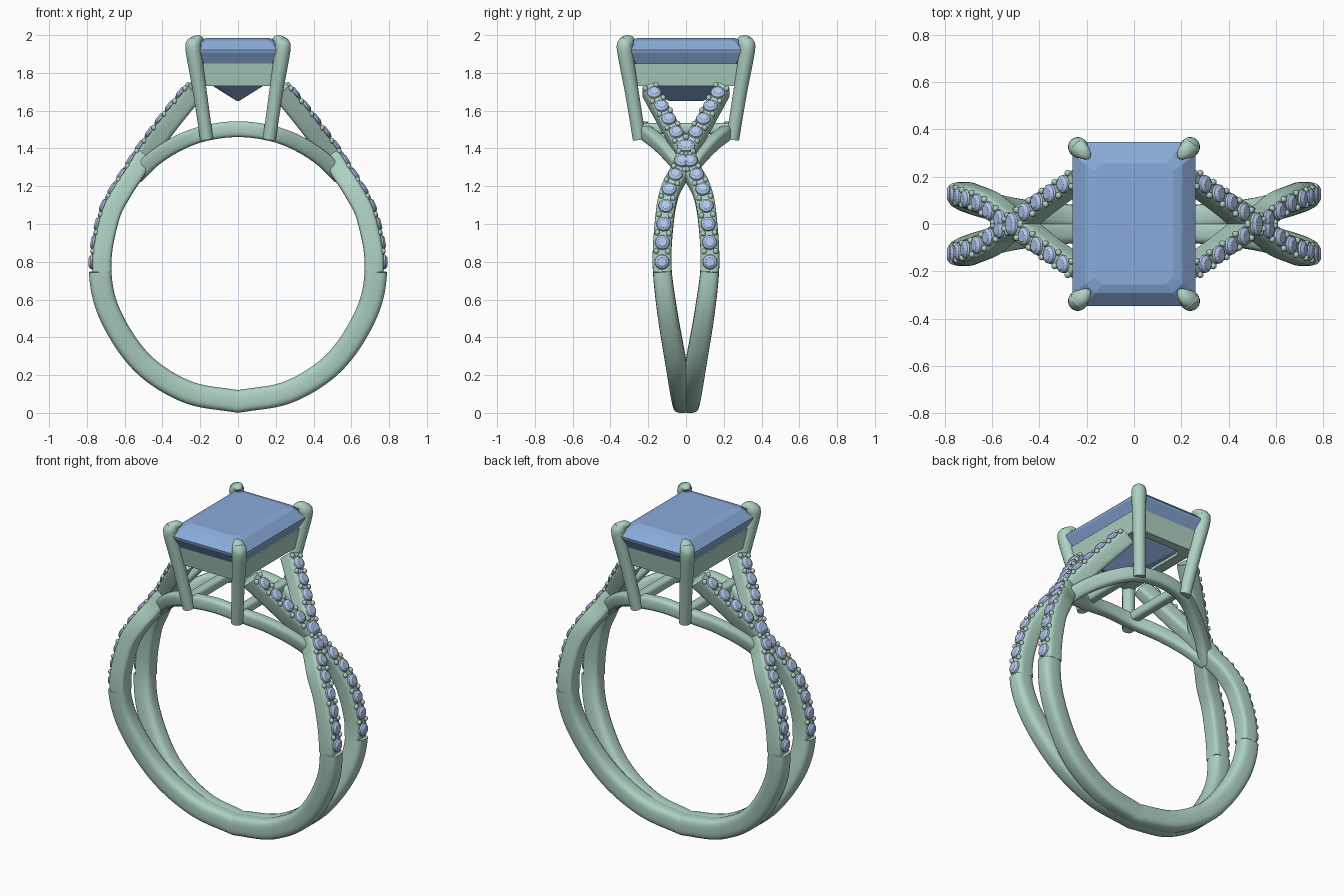
import bpy, bmesh
from math import sin, cos, pi, radians, copysign
from mathutils import Vector, Matrix

if "Cube" in bpy.data.objects:
    bpy.data.objects.remove(bpy.data.objects["Cube"])


def material(name, rgb):
    m = bpy.data.materials.new(name)
    m.diffuse_color = (*rgb, 1)
    m.use_nodes = True
    m.node_tree.nodes["Principled BSDF"].inputs["Base Color"].default_value = m.diffuse_color
    return m


METAL = material("green_metal", (0.42, 0.64, 0.54))
GEM = material("blue_gem", (0.25, 0.41, 0.70))
PAVE = material("pale_blue_gem", (0.45, 0.57, 0.83))


def finish(name, bm, mat, mirror=None, smooth=True):
    bmesh.ops.recalc_face_normals(bm, faces=bm.faces)
    me = bpy.data.meshes.new(name)
    bm.to_mesh(me)
    bm.free()
    me.materials.append(mat)
    ob = bpy.data.objects.new(name, me)
    bpy.context.collection.objects.link(ob)
    if smooth:
        bpy.ops.object.select_all(action='DESELECT')
        ob.select_set(True)
        bpy.context.view_layer.objects.active = ob
        bpy.ops.object.shade_smooth_by_angle(angle=radians(35))
    if mirror:
        mod = ob.modifiers.new("mirror", 'MIRROR')
        mod.use_axis = mirror
        mod.merge_threshold = 0.0001
    return ob


def spline(ctrl, n):
    """Catmull-Rom through control vectors (x, y, z, half width, half height)."""
    c = [Vector(v) for v in ctrl]
    c = [c[0] * 2 - c[1]] + c + [c[-1] * 2 - c[-2]]
    out = []
    for i in range(1, len(c) - 2):
        a, b, d, e = c[i - 1:i + 3]
        for k in range(n):
            t = k / n
            out.append((b * 2 + (d - a) * t + (a * 2 - b * 5 + d * 4 - e) * t ** 2
                        + (b * 3 - a - d * 3 + e) * t ** 3) * 0.5)
    return out + [c[-2]]


def frames(pts):
    """Position, tangent, side and outward direction along a path."""
    res = []
    for i, p in enumerate(pts):
        q, r = pts[max(i - 1, 0)], pts[min(i + 1, len(pts) - 1)]
        t = (Vector(r[:3]) - Vector(q[:3])).normalized()
        up = Vector((t.z, 0, -t.x))
        if up.length < 0.05:
            up = Vector((0, 0, 1))
        side = t.cross(up).normalized()
        res.append((Vector(p[:3]), t, side, side.cross(t)))
    return res


def sweep(name, pts, power=1.0, mirror=None, seg=20, cap_start=True, drop=0.0, flat_start=False):
    bm = bmesh.new()
    rings = []
    for i, (p, (o, t, s, u)) in enumerate(zip(pts, frames(pts))):
        if i == 0 and flat_start:          # keeps the first ring on the mirror plane
            s, u = Vector((0, 1, 0)), Vector((0, 0, -1))
        ring = []
        for k in range(seg):
            a = 2 * pi * (k + 0.5) / seg
            ca, sa = [copysign(abs(f) ** power, f) for f in (cos(a), sin(a))]
            ring.append(bm.verts.new(o + s * p[3] * ca + u * (p[4] * sa - drop)))
        rings.append(ring)
    for r0, r1 in zip(rings, rings[1:]):
        for k in range(seg):
            bm.faces.new((r0[k], r0[(k + 1) % seg], r1[(k + 1) % seg], r1[k]))
    if cap_start:
        bm.faces.new(rings[0])
    bm.faces.new(rings[-1])
    return finish(name, bm, METAL, mirror)


def loft_rects(name, levels, mat, closed=False):
    """Stack of cut-corner rectangles (half x, half y, z, corner cut)."""
    bm = bmesh.new()
    rings = []
    for x, y, z, c in levels:
        pts = [(x, y - c), (x - c, y), (c - x, y), (-x, y - c),
               (-x, c - y), (c - x, -y), (x - c, -y), (x, c - y)]
        rings.append([bm.verts.new((a, b, z)) for a, b in pts])
    pairs = list(zip(rings, rings[1:] + rings[:1]))
    for r0, r1 in pairs if closed else pairs[:-1]:
        for k in range(8):
            bm.faces.new((r0[k], r0[(k + 1) % 8], r1[(k + 1) % 8], r1[k]))
    if not closed:
        bm.faces.new(rings[0])
        bm.faces.new(rings[-1])
    return finish(name, bm, mat, smooth=False)


ALL4 = (True, True, False)
CZ, R = 0.79, 0.73

# One quarter of the split band: from the bottom, up the side, across to the head
ctrl = [(R * cos(radians(a)), y, CZ + R * sin(radians(a)), w, 0.06)
        for a, y, w in [(-90, 0.02, 0.05), (-68, 0.03, 0.053), (-45, 0.055, 0.055),
                        (-20, 0.1, 0.053), (0, 0.127, 0.05), (20, 0.112, 0.05), (32, 0.085, 0.05)]]
ctrl += [(0.555, 0.036, 1.275, 0.048, 0.06), (0.495, 0.0, 1.37, 0.045, 0.06),
         (0.37, -0.097, 1.54, 0.043, 0.06), (0.228, -0.195, 1.715, 0.04, 0.06)]
band = spline(ctrl, 12)
low = [p for i, p in enumerate(band) if p[2] < 0.76]
high = band[len(low) - 1:]
for p in high:
    p[4] = 0.051
sweep("lower_band", [p.copy() if p not in high else Vector((*p[:4], 0.06)) for p in low],
      0.6, ALL4, cap_start=False, flat_start=True)
sweep("shoulder_band", high, 0.4, ALL4, drop=0.009)

# Small round stones and the beads that hold them
gems, beads = bmesh.new(), bmesh.new()
fine = frames(spline(ctrl, 60))
dist, last, n, started = 0.0, None, 0, False
for o, t, s, u in fine:
    if o.z < 0.795:
        continue
    dist += (o - last).length if last else 0
    last = o
    if dist < n * 0.048:
        continue
    top = o + u * 0.042
    if n % 2 == 0:
        rot = Matrix((s, t, u)).transposed()
        rings = [[gems.verts.new(top + rot @ Vector((r * cos(k * pi / 6), r * sin(k * pi / 6), h)))
                  for k in range(12)]
                 for r, h in [(0.02, -0.02), (0.04, 0.0), (0.037, 0.009), (0.023, 0.019)]]
        for r0, r1 in zip(rings, rings[1:]):
            for k in range(12):
                gems.faces.new((r0[k], r0[(k + 1) % 12], r1[(k + 1) % 12], r1[k]))
        gems.faces.new(rings[0])
        gems.faces.new(rings[-1])
    else:
        for side in (-1, 1):
            m = Matrix.Translation(top + s * side * 0.031) @ Matrix.Diagonal((0.014, 0.014, 0.016, 1))
            bmesh.ops.create_icosphere(beads, subdivisions=2, radius=1, matrix=m)
    n += 1
finish("pave_stones", gems, PAVE, ALL4)
finish("pave_beads", beads, METAL, ALL4)

# Gallery arches under the head, following the finger hole
arch = []
for a, y in [(41, 0.0), (52, 0.07), (64, 0.145), (76, 0.21), (90, 0.225)]:
    arch.append((0.712 * cos(radians(a)), y, CZ + 0.712 * sin(radians(a)), 0.034, 0.042))
arch += [(-x, y, z, w, h) for x, y, z, w, h in arch[-2::-1]]
sweep("gallery_arch", spline(arch, 8), 0.6, (False, True, False))
sweep("gallery_crossbar", [(0.163, -0.24, 1.505, 0.03, 0.03), (0.163, 0.24, 1.505, 0.03, 0.03)],
      0.6, (True, False, False))

# Four leaning prongs with tips hooked over the stone
prong = [(0.166, 0.247, 1.45, 0.035, 0.035), (0.202, 0.287, 1.70, 0.037, 0.037),
         (0.236, 0.324, 1.92, 0.042, 0.042), (0.230, 0.318, 1.955, 0.041, 0.039),
         (0.215, 0.305, 1.975, 0.033, 0.026), (0.197, 0.288, 1.978, 0.020, 0.015),
         (0.188, 0.279, 1.976, 0.005, 0.004)]
sweep("prong", spline(prong, 5), 1.0, ALL4)

# Seat rail below the centre stone
loft_rects("seat_rail", [(0.232, 0.312, 1.85, 0.03), (0.213, 0.288, 1.73, 0.03),
                         (0.15, 0.235, 1.73, 0.03), (0.19, 0.27, 1.85, 0.03)], METAL, True)

# Step-cut centre stone
loft_rects("centre_stone", [(0.165, 0.255, 1.985, 0.03), (0.205, 0.292, 1.972, 0.04),
                            (0.26, 0.347, 1.922, 0.05), (0.257, 0.344, 1.908, 0.05),
                            (0.22, 0.305, 1.845, 0.042), (0.135, 0.22, 1.732, 0.028),
                            (0.004, 0.09, 1.65, 0.002)], GEM)
